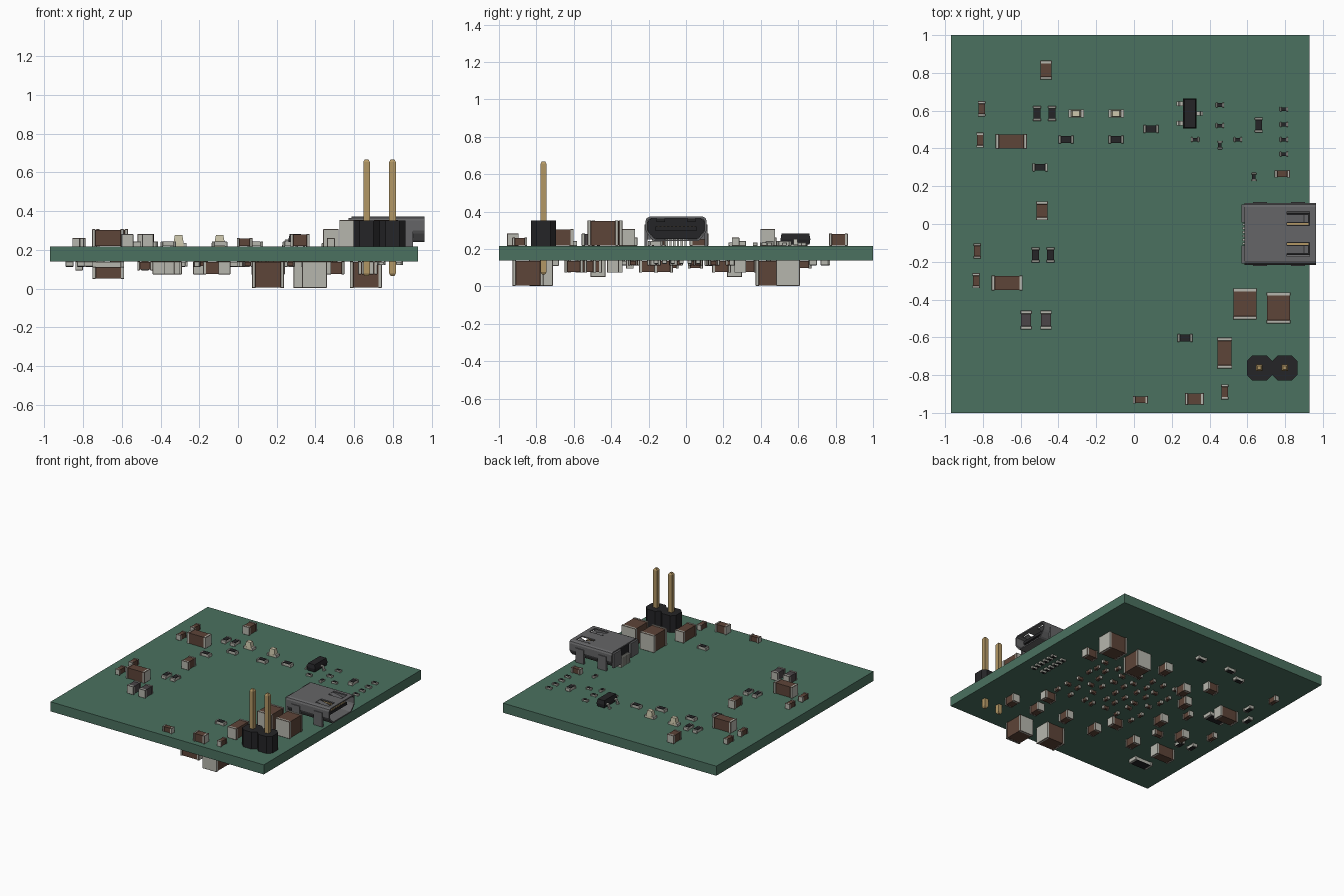
import bpy, bmesh, random
from math import pi
from mathutils import Matrix, Vector

if "Cube" in bpy.data.objects:
    bpy.data.objects.remove(bpy.data.objects["Cube"])

random.seed(4)
TOP, BOT = 0.217, 0.14

def mat(name, r, g, b):
    m = bpy.data.materials.new(name)
    m.diffuse_color = (r, g, b, 1)
    m.use_nodes = True
    m.node_tree.nodes["Principled BSDF"].inputs["Base Color"].default_value = m.diffuse_color
    return m

GREEN = mat("board_green", .07, .165, .115)
BROWN = mat("ceramic_brown", .11, .058, .04)
METAL = mat("tinned_metal", .47, .47, .42)
BLACK = mat("black_plastic", .018, .018, .02)
GOLD = mat("gold", .45, .31, .13)
STEEL = mat("shell_steel", .13, .13, .135)
CREAM = mat("lamp_cream", .62, .58, .42)
GREY = mat("dark_grey", .07, .06, .065)

def box(bm, x0, x1, y0, y1, z0, z1, m=0):
    M = Matrix.Translation(((x0+x1)/2, (y0+y1)/2, (z0+z1)/2)) @ Matrix.Diagonal((x1-x0, y1-y0, z1-z0, 1))
    vs = bmesh.ops.create_cube(bm, size=1, matrix=M)['verts']
    for f in {f for v in vs for f in v.link_faces}:
        f.material_index = m
    return vs

def loft(bm, rings, m=0, closed=False):
    # rings of equal length joined by quads; ends capped, or joined into a tube wall
    R = [[bm.verts.new(p) for p in r] for r in rings]
    n = len(R[0])
    pairs = list(zip(R, R[1:])) + ([(R[-1], R[0])] if closed else [])
    fs = [bm.faces.new((a[i], a[(i+1) % n], b[(i+1) % n], b[i])) for a, b in pairs for i in range(n)]
    if not closed:
        fs += [bm.faces.new(R[0][::-1]), bm.faces.new(R[-1])]
    for f in fs:
        f.material_index = m
    bmesh.ops.recalc_face_normals(bm, faces=fs)

def mesh(name, bm, mats):
    me = bpy.data.meshes.new(name)
    bm.to_mesh(me)
    bm.free()
    for m in mats:
        me.materials.append(m)
    return me

def put(name, me, loc=(0, 0, 0), rot=(0, 0, 0)):
    o = bpy.data.objects.new(name, me)
    o.location, o.rotation_euler = loc, rot
    bpy.context.collection.objects.link(o)
    return o

# board
bm = bmesh.new()
box(bm, -.97, .93, -1, 1, BOT, TOP)
put("circuit_board", mesh("circuit_board", bm, [GREEN]))

# two-terminal chip: body plus two slightly larger metal ends, long axis x
def chip(name, L, W, H, end, body, cover=None):
    bm = bmesh.new()
    t = .003
    box(bm, -L/2+end, L/2-end, -W/2+t, W/2-t, t, H-t)
    if cover:
        box(bm, -L/2+end, L/2-end, -W/2+t, W/2-t, H-t, H+.001, 2)
    for x in (-L/2, L/2-end):
        vs = box(bm, x, x+end, -W/2, W/2, 0, H, 1)
        es = list({e for v in vs for e in v.link_edges})
        bmesh.ops.bevel(bm, geom=es, offset=.002, segments=1, affect='EDGES')
    return mesh(name, bm, [body, METAL, cover or body])

KIND = {
    'cap_large': chip("cap_large", .165, .127, .137, .018, BROWN),
    'cap_long': chip("cap_long", .165, .08, .09, .018, BROWN),
    'cap_medium': chip("cap_medium", .1, .063, .066, .016, BROWN),
    'cap_small': chip("cap_small", .08, .04, .045, .014, BROWN),
    'cap_tiny': chip("cap_tiny", .05, .027, .027, .011, BROWN),
    'res_long': chip("res_long", .165, .08, .03, .02, METAL, BLACK),
    'res_small': chip("res_small", .08, .042, .026, .013, METAL, BLACK),
    'res_tiny': chip("res_tiny", .045, .025, .018, .01, METAL, BLACK),
    'bead': chip("bead", .1, .06, .066, .018, GREY),
}

def place(kind, spots, below=False):
    for i, (x, y, a) in enumerate(spots):
        put(f"{kind}_{'bottom' if below else 'top'}_{i+1}", KIND[kind],
            (x, y, BOT if below else TOP), (pi if below else 0, 0, pi/2 if a else 0))

# top side parts: x, y, 1 when long axis is y
place('cap_large', [(.587, -.423, 1), (.765, -.444, 1)])
place('cap_long', [(-.65, .437, 0), (-.672, -.312, 0), (.48, -.683, 1)])
place('cap_medium', [(-.466, .815, 1), (-.487, .07, 1), (.32, -.926, 0)])
place('cap_small', [(-.807, .61, 1), (-.815, .444, 1), (-.83, -.143, 1), (-.836, -.3, 1),
                    (.034, -.931, 0), (.48, -.889, 1), (.785, .265, 0)])
place('bead', [(-.571, -.508, 1), (-.466, -.508, 1)])
place('res_small', [(-.513, .585, 1), (-.434, .585, 1), (-.36, .447, 0), (-.095, .447, 0), (.09, .503, 0),
                    (-.497, .3, 0), (-.521, -.164, 1), (-.442, -.164, 1), (.27, -.603, 0), (.66, .524, 1)])
place('res_tiny', [(.455, .63, 0), (.455, .521, 0), (.455, .418, 1), (.323, .447, 0), (.55, .447, 0),
                   (.635, .249, 1)] + [(.794, y, 0) for y in (.608, .527, .447, .37)])

# bottom side parts
place('cap_large', [(.395, -.845, 1), (.155, -.775, 0), (.66, .545, 0), (.35, .455, 1)], True)
place('cap_long', [(-.67, -.47, 0), (-.67, .26, 0)], True)
place('cap_medium', [(.1, .48, 1), (.67, .29, 0), (.5, -.39, 0), (.45, -.58, 1), (.67, -.6, 1), (.21, -.53, 1),
                     (-.07, -.54, 1), (-.13, -.37, 0), (-.41, -.5, 1), (-.63, -.2, 1), (-.36, -.12, 1),
                     (-.2, .33, 1), (-.34, .48, 0), (-.33, .19, 1)], True)
place('cap_small', [(-.82, -.08, 1), (-.82, .63, 1), (-.48, .05, 1), (-.48, -.3, 0)], True)
place('res_long', [(-.67, -.72, 0), (-.67, .14, 0)], True)
place('res_small', [(-.3, .75, 0), (-.44, .68, 0), (-.77, .4, 1), (-.87, .27, 1), (-.71, -.32, 1),
                    (-.81, -.3, 1), (-.03, .74, 0)], True)
# decoupling field and the rows under the socket
place('cap_tiny', [(-.2 + .115*i + random.uniform(-.025, .025), -.27 + .105*j + random.uniform(-.02, .02),
                    random.random() < .5) for i in range(7) for j in range(6)], True)
place('res_tiny', [(x, -.16 + .045*j, 0) for x in (.74, .83) for j in range(6)], True)

# lamps: cream dome on a metal-ended base
bm = bmesh.new()
box(bm, -.028, .028, -.02, .02, 0, .018)
for s in (-1, 1):
    box(bm, min(s*.026, s*.041), max(s*.026, s*.041), -.021, .021, 0, .02, 1)
def rect(w, d, z):
    return [(-w, -d, z), (w, -d, z), (w, d, z), (-w, d, z)]
loft(bm, [rect(.027, .019, .018), rect(.019, .016, .06)])
lamp = mesh("lamp", bm, [CREAM, METAL])
for i, x in enumerate((-.307, -.095)):
    put(f"indicator_lamp_{i+1}", lamp, (x, .585, TOP))

# three-lead transistor
bm = bmesh.new()
loft(bm, [rect(.031, .076, .008), rect(.036, .08, .035), rect(.029, .074, .066)])
for s, y in ((-1, .052), (-1, -.052), (1, 0)):
    prof = [(.03, .03), (.05, .03), (.056, .002), (.07, .002), (.07, .009), (.06, .009), (.053, .038), (.03, .038)]
    loft(bm, [[(s*x, y+w, z) for x, z in prof] for w in (-.011, .011)], 1)
put("transistor", mesh("transistor", bm, [BLACK, METAL]), (.296, .585, TOP))

# pin header
bm = bmesh.new()
for x in (.664, .798):
    h, c = .067, .03
    outline = [(-h, c-h), (c-h, -h), (h-c, -h), (h, c-h), (h, h-c), (h-c, h), (c-h, h), (-h, h-c)]
    loft(bm, [[(x+p, -.762+q, z) for p, q in outline] for z in (TOP, .353)])
    loft(bm, [[(x+a*r, -.762+b*r, z) for a, b in ((-1, -1), (1, -1), (1, 1), (-1, 1))]
              for r, z in ((.009, .065), (.017, .078), (.017, .654), (.009, .668))], 1)
put("pin_header", mesh("pin_header", bm, [BLACK, GOLD]))

# socket shell: tube along x, wide on top and tapered below
CY, CZ = -.053, .308
half = [(.115, -.066), (.128, -.058), (.155, -.024), (.163, -.008), (.163, .044), (.157, .058), (.143, .065)]
prof = half + [(-y, z) for y, z in half[::-1]]
def ring(x, k):
    # k is the wall inset
    return [(x, CY + y*(1-k/.163), CZ + z*(1-k/.066)) for y, z in prof]
bm = bmesh.new()
loft(bm, [ring(.585, 0), ring(.963, 0), ring(.963, .01), ring(.585, .01)], closed=True)
shell = put("socket_shell", mesh("socket_shell", bm, [STEEL]))

# spring slots cut in the shell roof
bm = bmesh.new()
for s in (-1, 1):
    y = CY + s*.082
    box(bm, .81, .93, y-.036, y+.036, .35, .4)
cut = put("slot_cutter", mesh("slot_cutter", bm, []))
cut.hide_render = True
cut.display_type = 'WIRE'
mod = shell.modifiers.new("slots", 'BOOLEAN')
mod.operation, mod.object, mod.solver = 'DIFFERENCE', cut, 'EXACT'

# spring arms, mounting legs and rear skirt
bm = bmesh.new()
for s in (-1, 1):
    y = CY + s*.082
    arm = [(.805, .363), (.90, .345), (.925, .358), (.925, .364), (.90, .352), (.805, .372)]
    loft(bm, [[(x, y+w, z) for x, z in arm] for w in (-.022, .022)])
    for x in (.63, .83):
        ys = sorted((CY + s*.153, CY + s*.169))
        box(bm, x, x+.075, *ys, BOT+.02, .33)
    ys = sorted((CY + s*.06, CY + s*.155))
    box(bm, .57, .59, *ys, .25, .365)
put("socket_springs_and_legs", mesh("socket_springs_and_legs", bm, [STEEL]))

# socket insert: rear block, tongue, contacts and solder tails
bm = bmesh.new()
loft(bm, [ring(.6, .011), ring(.75, .011)])
box(bm, .74, .93, CY-.11, CY+.11, .297, .32)
for i in range(10):
    y = CY - .0945 + i*.021
    box(bm, .745, .925, y-.005, y+.005, .32, .323, 1)
for i in range(6):
    y = CY - .05 + i*.02
    box(bm, .575, .61, y-.006, y+.006, TOP, .29, 2)
put("socket_insert", mesh("socket_insert", bm, [BLACK, GOLD, METAL]))
